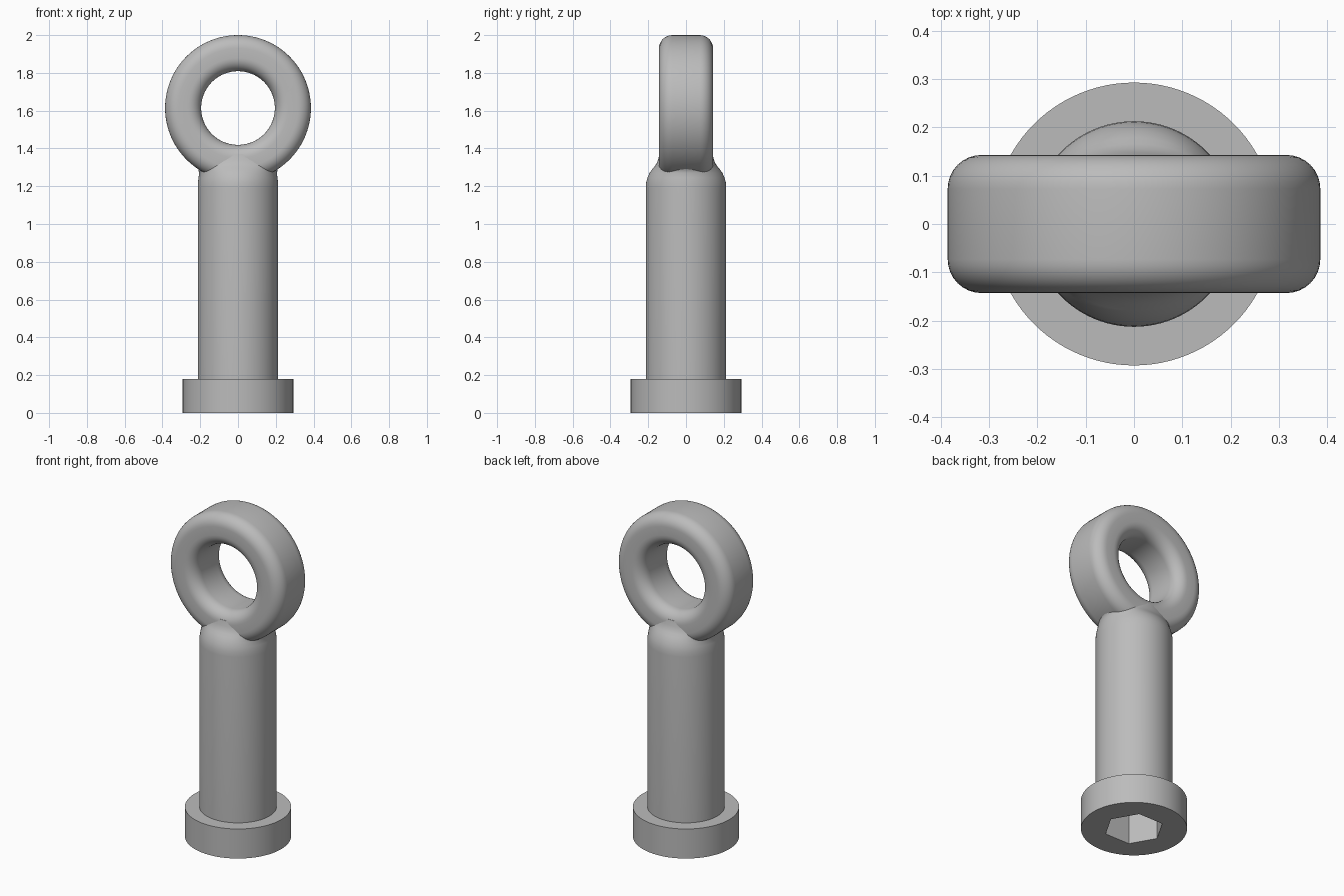
import bpy
import bmesh
from math import cos, sin, pi, radians

cube = bpy.data.objects.get("Cube")
if cube:
    bpy.data.objects.remove(cube, do_unlink=True)

SEG = 96

steel = bpy.data.materials.new("grey_steel")
steel.use_nodes = True
GREY = (0.5, 0.5, 0.5, 1.0)
steel.diffuse_color = GREY
steel.node_tree.nodes["Principled BSDF"].inputs["Base Color"].default_value = GREY


def skin(name, loops, closed):
    """Join loops of points with quads; cap the ends or close the loop."""
    bm = bmesh.new()
    rows = [[bm.verts.new(p) for p in loop] for loop in loops]
    pairs = list(zip(rows, rows[1:]))
    if closed:
        pairs.append((rows[-1], rows[0]))
    else:
        bm.faces.new(rows[0])
        bm.faces.new(rows[-1])
    for a, b in pairs:
        n = len(a)
        for i in range(n):
            j = (i + 1) % n
            bm.faces.new((a[i], a[j], b[j], b[i]))
    bmesh.ops.recalc_face_normals(bm, faces=bm.faces)
    mesh = bpy.data.meshes.new(name)
    bm.to_mesh(mesh)
    bm.free()
    mesh.materials.append(steel)
    obj = bpy.data.objects.new(name, mesh)
    bpy.context.collection.objects.link(obj)
    return obj


def ellipse(z, rx, ry, n=SEG):
    return [(rx * cos(2 * pi * i / n), ry * sin(2 * pi * i / n), z) for i in range(n)]


def activate(obj):
    bpy.ops.object.select_all(action="DESELECT")
    obj.select_set(True)
    bpy.context.view_layer.objects.active = obj


# Flanged shaft whose neck blends into the ring: height, x radius, y radius
sections = [
    (0, 0.293, 0.293), (0.18, 0.293, 0.293), (0.18, 0.213, 0.213),
    (1.19, 0.213, 0.213), (1.22, 0.212, 0.211), (1.245, 0.209, 0.204),
    (1.27, 0.206, 0.193), (1.29, 0.21, 0.179), (1.305, 0.225, 0.166),
    (1.32, 0.235, 0.156), (1.34, 0.24, 0.148), (1.37, 0.24, 0.141),
]
shaft = skin("flanged_shaft", [ellipse(*s) for s in sections], False)

# Hexagonal socket in the underside
cutter = skin("socket_cutter", [ellipse(z, 0.166, 0.166, 6) for z in (-0.1, 0.25)], False)
cutter.hide_render = True
cut = shaft.modifiers.new("socket", "BOOLEAN")
cut.operation = "DIFFERENCE"
cut.solver = "EXACT"
cut.object = cutter
activate(shaft)
bpy.ops.object.modifier_apply(modifier="socket")
bpy.data.objects.remove(cutter, do_unlink=True)

# Eye ring: rounded rectangle swept around the y axis
INNER, OUTER, HALF, FILLET, CENTRE = 0.195, 0.386, 0.143, 0.07, 1.614
corners = [(OUTER - FILLET, HALF - FILLET), (INNER + FILLET, HALF - FILLET),
           (INNER + FILLET, FILLET - HALF), (OUTER - FILLET, FILLET - HALF)]
profile = []
for k, (r, y) in enumerate(corners):
    for step in range(9):
        a = (k + step / 8) * pi / 2
        profile.append((r + FILLET * cos(a), y + FILLET * sin(a)))
loops = []
for i in range(SEG):
    t = 2 * pi * i / SEG
    loops.append([(r * cos(t), y, CENTRE + r * sin(t)) for r, y in profile])
ring = skin("eye_ring", loops, True)

for part in (shaft, ring):
    activate(part)
    bpy.ops.object.shade_smooth_by_angle(angle=radians(35))
